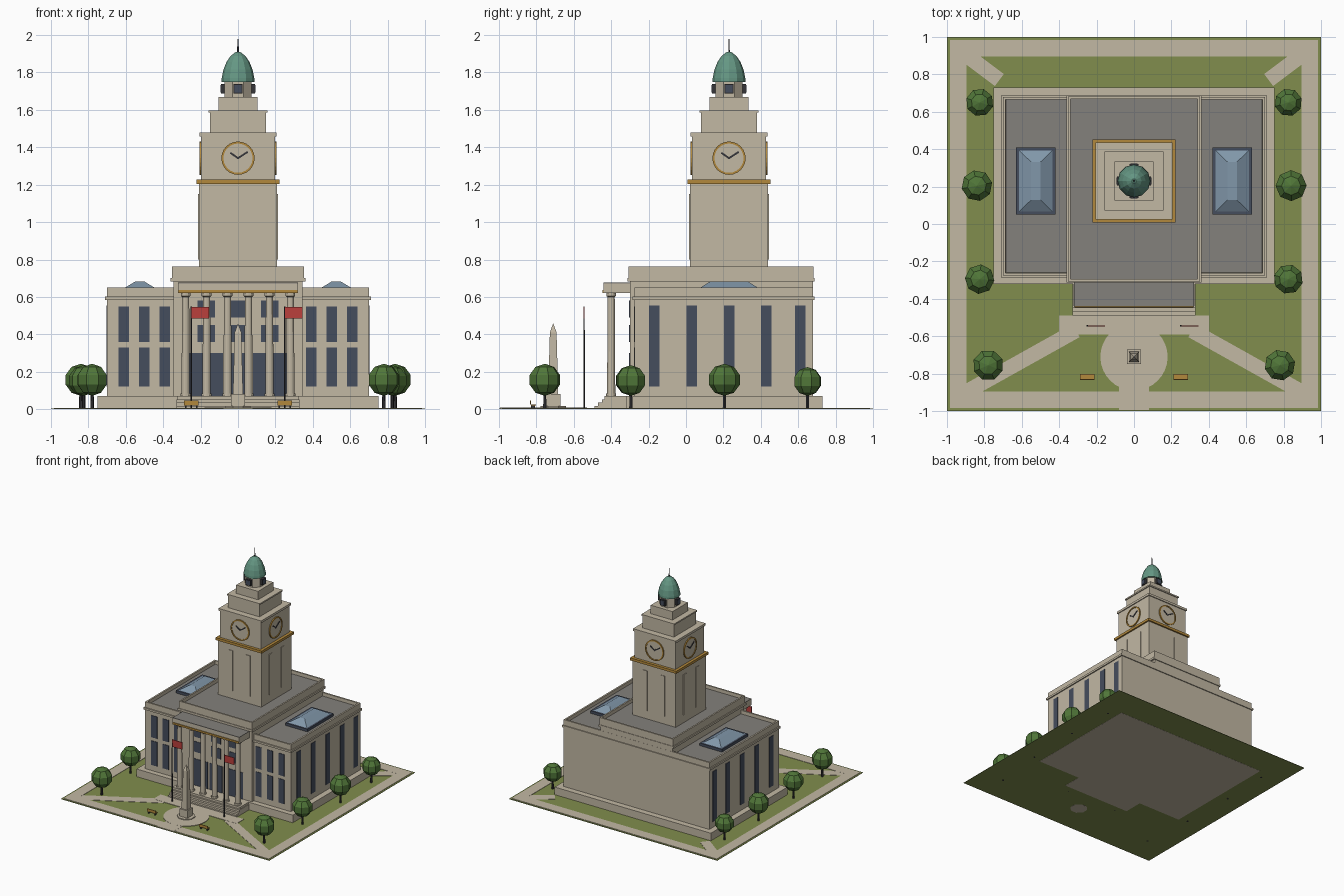
import bpy, bmesh, math
from mathutils import Matrix, Vector

if "Cube" in bpy.data.objects:
    bpy.data.objects.remove(bpy.data.objects["Cube"])


def material(name, rgb):
    m = bpy.data.materials.new(name)
    m.diffuse_color = (*rgb, 1)
    m.use_nodes = True
    m.node_tree.nodes["Principled BSDF"].inputs["Base Color"].default_value = m.diffuse_color
    return m


STONE = material("pale stone", (0.54, 0.48, 0.37))
ROOF = material("grey roofing", (0.23, 0.22, 0.20))
GRASS = material("lawn green", (0.22, 0.27, 0.075))
COPPER = material("aged copper", (0.13, 0.31, 0.23))
WINDOW = material("dark window", (0.06, 0.075, 0.11))
GOLD = material("gold trim", (0.45, 0.25, 0.045))
RED = material("red cloth", (0.50, 0.05, 0.045))
LEAF = material("leaf green", (0.08, 0.18, 0.04))
GLASS = material("skylight glass", (0.22, 0.31, 0.40))
METAL = material("dark metal", (0.035, 0.035, 0.04))
I = Matrix.Identity(4)


def finish(name, bm, mats, matrix=I):
    bmesh.ops.recalc_face_normals(bm, faces=bm.faces)
    me = bpy.data.meshes.new(name)
    bm.to_mesh(me)
    bm.free()
    for m in mats:
        me.materials.append(m)
    ob = bpy.data.objects.new(name, me)
    bpy.context.collection.objects.link(ob)
    ob.matrix_world = matrix
    return ob


def box(name, x0, x1, y0, y1, z0, z1, mat, matrix=I, top=(1, 1), sunk=None):
    """Box, optionally with a tapered top or a sunken roof (border, depth)."""
    bm = bmesh.new()
    bmesh.ops.create_cube(bm, size=1)
    for v in bm.verts:
        k = top if v.co.z > 0 else (1, 1)
        v.co = ((x0 + x1) / 2 + v.co.x * (x1 - x0) * k[0],
                (y0 + y1) / 2 + v.co.y * (y1 - y0) * k[1],
                z1 if v.co.z > 0 else z0)
    mats = [mat]
    if sunk:
        f = max(bm.faces, key=lambda f: f.calc_center_median().z)
        bmesh.ops.inset_region(bm, faces=[f], thickness=sunk[0])
        r = bmesh.ops.inset_region(bm, faces=[f], thickness=0.0005)
        for v in f.verts:
            v.co.z -= sunk[1]
        f.material_index = 1
        mats.append(ROOF)
    return finish(name, bm, mats, matrix)


def lathe(name, profile, n, mat, at=(0, 0, 0), turn=0.0, matrix=I):
    """Faceted solid of revolution from (radius, height) pairs."""
    bm = bmesh.new()
    rings = [[bm.verts.new((at[0] + r * math.cos(turn + math.tau * i / n),
                            at[1] + r * math.sin(turn + math.tau * i / n), at[2] + z))
              for i in range(n)] for r, z in profile]
    for a, b in zip(rings, rings[1:]):
        for i in range(n):
            j = (i + 1) % n
            bm.faces.new((a[i], a[j], b[j], b[i]))
    bm.faces.new(rings[0][::-1])
    bm.faces.new(rings[-1])
    return finish(name, bm, [mat], matrix)


def strip(name, a, b, width, z0, z1, mat):
    """Straight paving strip between two ground points."""
    a, b = Vector(a), Vector(b)
    d = b - a
    m = Matrix.Translation((*a, 0)) @ Matrix.Rotation(math.atan2(d.y, d.x), 4, 'Z')
    box(name, 0, d.length, -width / 2, width / 2, z0, z1, mat, m)


# Lawn and paving
box("lawn", -1, 1, -1, 1, 0.001, 0.004, GRASS)
for s in (-1, 1):
    box("side_walk", s * 0.94 - 0.045, s * 0.94 + 0.045, -0.985, 0.985, 0.003, 0.007, STONE)
    box("end_walk", -0.9, 0.9, s * 0.94 - 0.045, s * 0.94 + 0.045, 0.003, 0.007, STONE)
    strip("front_diagonal_walk", (s * 0.31, -0.57), (s * 0.91, -0.905), 0.08, 0.003, 0.0065, STONE)
    strip("back_diagonal_walk", (s * 0.92, 0.92), (s * 0.72, 0.77), 0.08, 0.003, 0.0065, STONE)
box("entrance_walk", -0.08, 0.08, -0.995, -0.8, 0.003, 0.008, STONE)
box("forecourt", -0.40, 0.40, -0.59, -0.49, 0.003, 0.0075, STONE)
lathe("round_plaza", [(0.18, 0.003), (0.18, 0.0085)], 32, STONE, (0, -0.71, 0))

# Main building: plinth, wings and centre block
box("plinth", -0.75, 0.75, -0.32, 0.73, 0, 0.07, STONE)
box("wings", -0.70, 0.70, -0.275, 0.68, 0.07, 0.65, STONE, sunk=(0.02, 0.03))
box("wing_cornice", -0.71, 0.71, -0.285, 0.688, 0.585, 0.602, STONE)
box("centre_block", -0.345, 0.345, -0.30, 0.679, 0.07, 0.70, STONE)
box("centre_cornice", -0.36, 0.36, -0.313, 0.686, 0.682, 0.70, STONE)
box("centre_parapet", -0.352, 0.352, -0.308, 0.682, 0.70, 0.762, STONE, sunk=(0.018, 0.03))

# Wing windows and skylights
for s in (-1, 1):
    for x in (0.392, 0.50, 0.61):
        for z0, z1 in ((0.12, 0.33), (0.36, 0.55)):
            box("front_window", s * x - 0.028, s * x + 0.028, -0.279, -0.27, z0, z1, WINDOW)
    for y in (-0.17, 0.03, 0.23, 0.43, 0.61):
        box("side_window", s * 0.7 - 0.004, s * 0.7 + 0.004, y - 0.028, y + 0.028, 0.12, 0.555, WINDOW)
    box("skylight_frame", s * 0.525 - 0.106, s * 0.525 + 0.106, 0.05, 0.41, 0.615, 0.643, WINDOW)
    box("skylight", s * 0.525 - 0.09, s * 0.525 + 0.09, 0.066, 0.394, 0.643, 0.682, GLASS, top=(0.28, 0.62))

# Doors and windows behind the portico
for x, w in ((-0.17, 0.09), (0, 0.06), (0.17, 0.09)):
    box("door", x - w, x + w, -0.304, -0.295, 0.07, 0.30, WINDOW)
    for z0, z1 in ((0.36, 0.45), (0.49, 0.58)):
        box("upper_window", x - 0.046, x + 0.046, -0.304, -0.295, z0, z1, WINDOW)

# Portico, columns and steps
for i in range(6):
    x = -0.28 + 0.112 * i
    lathe("column", [(0.027, 0.07), (0.027, 0.085), (0.022, 0.085), (0.019, 0.60), (0.026, 0.605), (0.026, 0.622)],
          12, STONE, (x, -0.40, 0))
box("portico_floor", -0.325, 0.325, -0.435, -0.30, 0, 0.07, STONE)
box("entablature", -0.32, 0.32, -0.44, -0.30, 0.62, 0.672, STONE)
box("portico_roof", -0.32, 0.32, -0.44, -0.30, 0.672, 0.677, ROOF)
box("portico_gold_band", -0.318, 0.318, -0.446, -0.43, 0.622, 0.638, GOLD)
for y, z in ((-0.49, 0.018), (-0.47, 0.035), (-0.45, 0.052)):
    box("step", -0.33, 0.33, y, -0.32, 0, z, STONE)

# Tower stages
T = Matrix.Translation((0, 0.23, 0))
for name, h, z0, z1, mat in (
        ("tower_shaft", 0.208, 0.73, 1.205, STONE), ("tower_gold_band", 0.221, 1.205, 1.227, GOLD),
        ("clock_stage", 0.197, 1.227, 1.458, STONE), ("clock_cornice", 0.205, 1.458, 1.478, STONE),
        ("upper_stage", 0.15, 1.478, 1.585, STONE), ("upper_cornice", 0.158, 1.585, 1.597, STONE),
        ("lantern_base", 0.105, 1.597, 1.67, STONE)):
    box(name, -h, h, -h, h, z0, z1, mat, T)

# Details repeated on the four tower faces
for k in range(4):
    F = T @ Matrix.Rotation(k * math.pi / 2, 4, 'Z')
    for x in (-0.085, 0.085):
        box("tower_strip", x - 0.02, x + 0.02, -0.213, -0.20, 0.80, 1.15, STONE, F)
    C = F @ Matrix.Translation((0, -0.197, 1.342))
    lathe("clock_face", [(0.08, 0), (0.08, 0.004)], 24, STONE, matrix=C @ Matrix.Rotation(math.pi / 2, 4, 'X'))
    lathe("clock_ring", [(0.078, 0), (0.089, 0), (0.089, 0.009), (0.078, 0.009), (0.078, 0.0041)], 24, GOLD,
          matrix=C @ Matrix.Rotation(math.pi / 2, 4, 'X')).data.materials.append(STONE)
    # the recessed disc inside the ring stays stone
    ring = bpy.context.collection.objects[-1].data
    for p in ring.polygons:
        if len(p.vertices) > 4:
            p.material_index = 1
    for length, angle in ((0.05, 145), (0.062, 33)):
        box("clock_hand", -0.004, length, -0.008, -0.0035, -0.005, 0.005, METAL,
            C @ Matrix.Rotation(-math.radians(angle), 4, 'Y'))
    box("lantern_window", -0.024, 0.024, -0.092, -0.06, 1.688, 1.738, METAL, F)
    box("lantern_pane", -0.018, 0.018, -0.094, -0.09, 1.694, 1.732, WINDOW, F)

# Lantern, dome and spire
lathe("lantern", [(0.078, 1.67), (0.078, 1.755)], 8, STONE, (0, 0.23, 0), math.pi / 8)
DOME = [(0.088, 1.75), (0.087, 1.77), (0.078, 1.815), (0.062, 1.855), (0.04, 1.888), (0.012, 1.91)]
lathe("dome", DOME, 12, COPPER, (0, 0.23, 0))
lathe("spire", [(0.005, 1.90), (0.003, 1.98)], 6, METAL, (0, 0.23, 0))

# Obelisk monument
P = (0, -0.71, 0)
lathe("monument_step", [(0.073, 0), (0.073, 0.016)], 8, STONE, P, math.pi / 8)
box("monument_base", -0.038, 0.038, -0.748, -0.672, 0.016, 0.08, STONE)
box("obelisk", -0.027, 0.027, -0.737, -0.683, 0.08, 0.41, STONE, top=(0.66, 0.66))
box("obelisk_tip", -0.018, 0.018, -0.728, -0.692, 0.41, 0.457, STONE, top=(0.05, 0.05))

# Flags and benches
for s in (-1, 1):
    x = s * 0.25
    lathe("flagpole", [(0.005, 0), (0.004, 0.55)], 6, METAL, (x, -0.545, 0))
    box("flag", x, x + 0.095, -0.548, -0.542, 0.485, 0.546, RED)
    box("bench_seat", x - 0.04, x + 0.04, -0.83, -0.803, 0.02, 0.026, GOLD)
    box("bench_back", x - 0.04, x + 0.04, -0.834, -0.828, 0.024, 0.046, GOLD)
    for e in (-0.03, 0.03):
        box("bench_leg", x + e - 0.004, x + e + 0.004, -0.828, -0.806, 0.003, 0.02, METAL)

# Trees
for s in (-1, 1):
    for i, (x, y, r) in enumerate(((0.825, 0.65, 0.078), (0.84, 0.205, 0.087), (0.825, -0.295, 0.083),
                                   (0.78, -0.755, 0.087))):
        lathe("tree_trunk", [(0.010, 0), (0.008, 0.11)], 6, METAL, (s * x, y, 0))
        crown = [(max(0.002, r * math.sin(math.pi * j / 5)), -0.98 * r * math.cos(math.pi * j / 5)) for j in range(6)]
        lathe("tree_crown", crown, 8, LEAF, (s * x, y, 0.07 + r), 0.3 * s + 0.5 * i)
